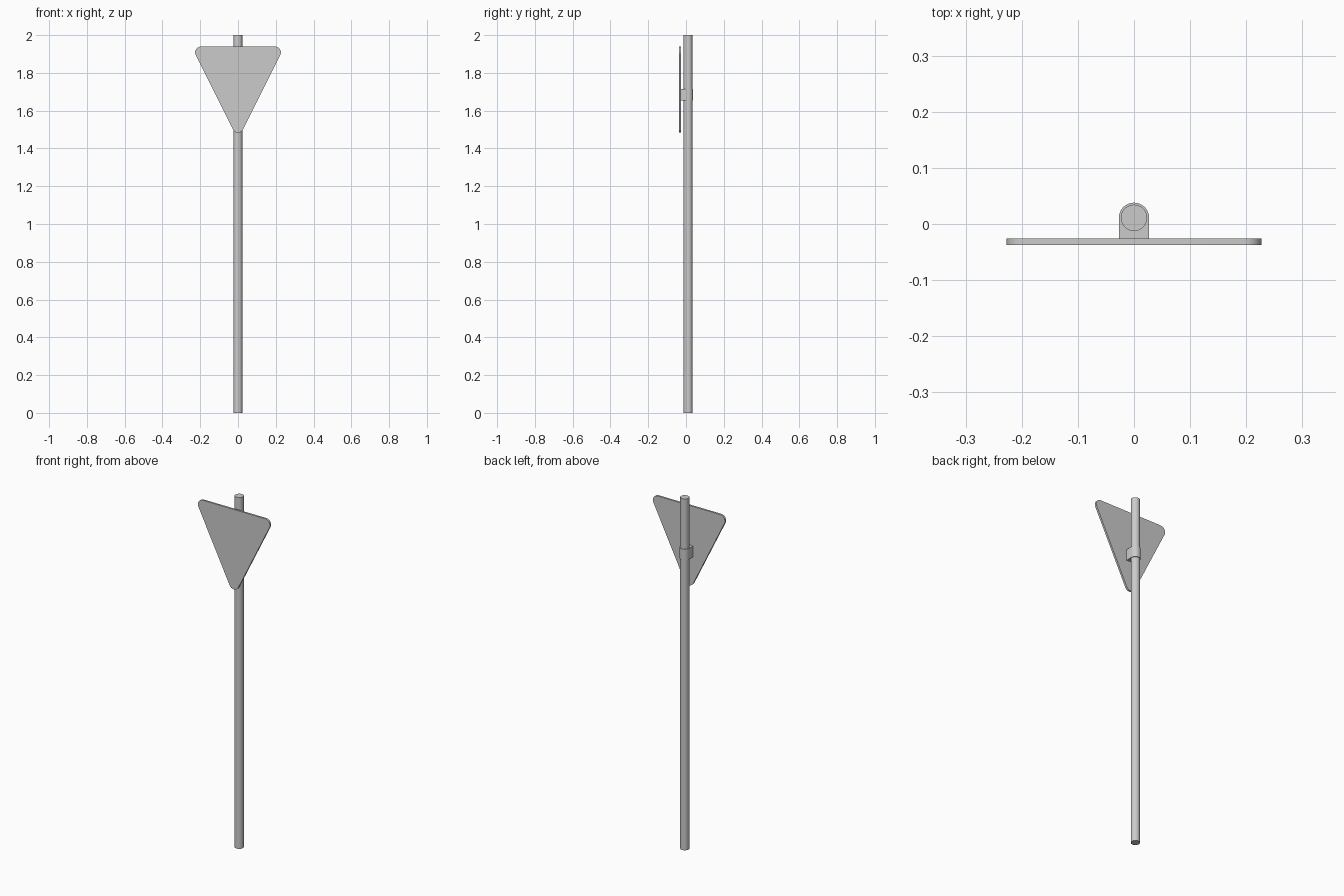
import bpy, bmesh, math

if "Cube" in bpy.data.objects:
    bpy.data.objects.remove(bpy.data.objects["Cube"])

POLE_Y = 0.011


def extrude(name, outline, start, vec):
    """Extrude a closed planar outline into a solid object."""
    bm = bmesh.new()
    face = bm.faces.new([bm.verts.new(start(*p)) for p in outline])
    new = bmesh.ops.extrude_face_region(bm, geom=[face])["geom"]
    bmesh.ops.translate(bm, vec=vec, verts=[v for v in new if isinstance(v, bmesh.types.BMVert)])
    bmesh.ops.recalc_face_normals(bm, faces=bm.faces)
    mesh = bpy.data.meshes.new(name)
    bm.to_mesh(mesh)
    bm.free()
    obj = bpy.data.objects.new(name, mesh)
    bpy.context.collection.objects.link(obj)
    bpy.ops.object.select_all(action='DESELECT')
    obj.select_set(True)
    bpy.context.view_layer.objects.active = obj
    bpy.ops.object.shade_smooth_by_angle(angle=math.radians(30))
    return obj


def arc(cx, cy, r, a0, a1, n):
    angles = [math.radians(a0 + (a1 - a0) * i / n) for i in range(n + 1)]
    return [(cx + r * math.cos(a), cy + r * math.sin(a)) for a in angles]


# Round post
extrude("post", arc(0, POLE_Y, 0.0235, 0, 360, 32)[:-1],
        lambda x, y: (x, y, 0), (0, 0, 2))

# Inverted triangular plate with rounded corners
r = 0.03
slope = math.degrees(math.atan2(0.197, 0.395))
plate = (arc(0.197, 1.909, r, -slope, 90, 10)
         + arc(-0.197, 1.909, r, 90, 180 + slope, 10)
         + arc(0, 1.514, r, 180 + slope, 360 - slope, 10))
extrude("sign_plate", plate, lambda x, z: (x, -0.037, z), (0, 0.011, 0))

# Clamp: rounded behind the post, flat against the plate
clamp = arc(0, POLE_Y, 0.027, 0, 180, 20) + [(-0.027, -0.026), (0.027, -0.026)]
extrude("clamp", clamp, lambda x, y: (x, y, 1.653), (0, 0, 0.062))
